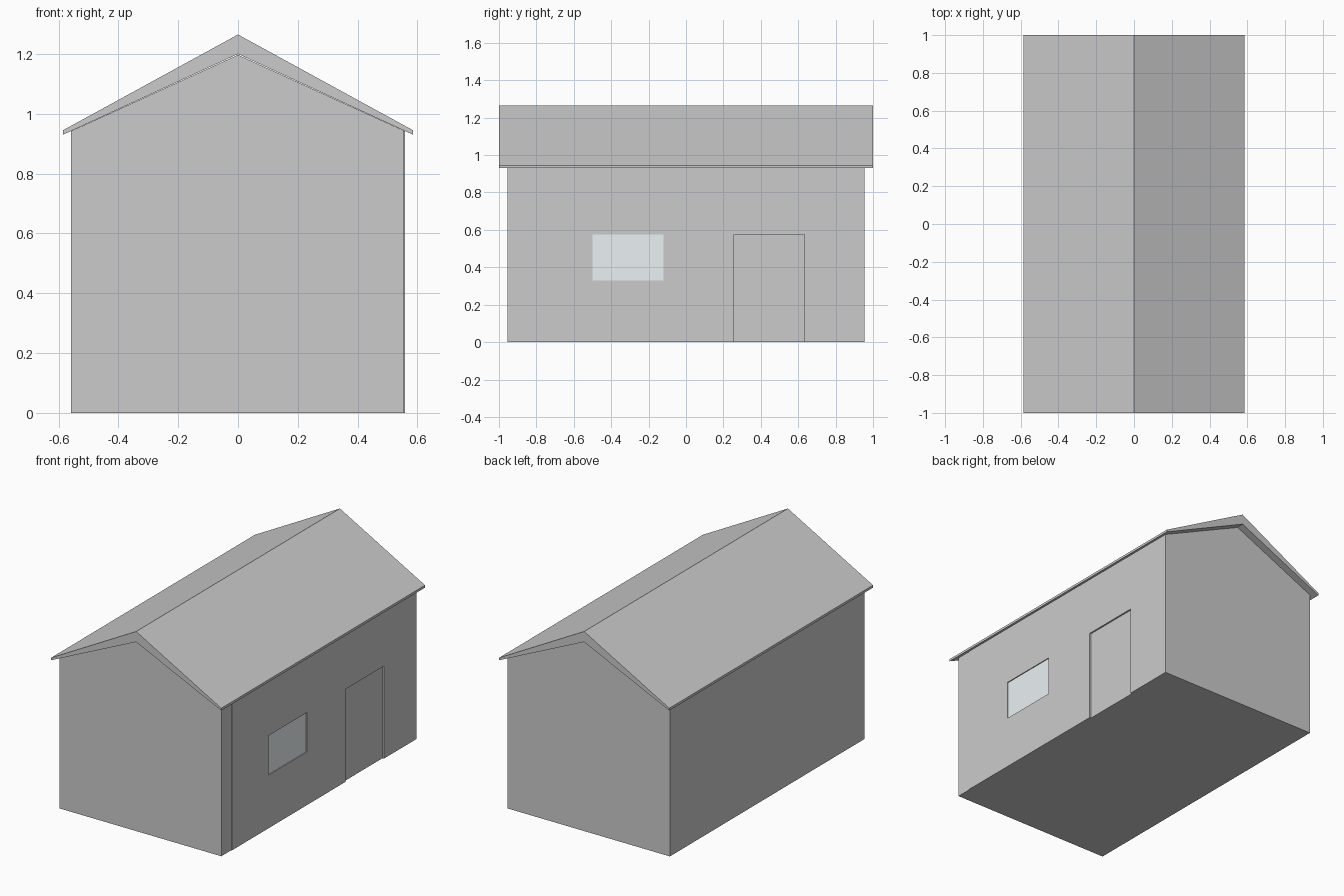
import bpy

if "Cube" in bpy.data.objects:
    bpy.data.objects.remove(bpy.data.objects["Cube"])


def prism(name, profile, y0, y1):
    """Extrude an x-z profile along y."""
    n = len(profile)
    verts = [(x, y, z) for y in (y0, y1) for x, z in profile]
    faces = [tuple(range(n)), tuple(range(2 * n - 1, n - 1, -1))]
    faces += [(i, i + n, (i + 1) % n + n, (i + 1) % n) for i in range(n)]
    mesh = bpy.data.meshes.new(name)
    mesh.from_pydata(verts, [], faces)
    obj = bpy.data.objects.new(name, mesh)
    bpy.context.collection.objects.link(obj)
    return obj


def box(name, x, y, z):
    return prism(name, [(x[0], z[0]), (x[1], z[0]), (x[1], z[1]), (x[0], z[1])], *y)


WALL_X, RECESS = 0.558, 0.01

# Gabled body
body = prism("walls", [(-WALL_X, 0), (WALL_X, 0), (WALL_X, 0.942),
                       (0, 1.197), (-WALL_X, 0.942)], -0.955, 0.955)

# Shallow recesses in the right wall: window, door and front corner strip
cuts = [
    ("window_cutter", RECESS, (-0.50, -0.12), (0.33, 0.575)),
    ("door_cutter", RECESS, (0.257, 0.634), (-0.1, 0.575)),
    ("corner_cutter", 0.004, (-1.1, -0.857), (-0.1, 1.1)),
]
for name, depth, y, z in cuts:
    cutter = box(name, (WALL_X - depth, WALL_X + 0.1), y, z)
    cutter.hide_render = True
    cutter.display_type = 'WIRE'
    mod = body.modifiers.new(name, 'BOOLEAN')
    mod.operation = 'DIFFERENCE'
    mod.solver = 'EXACT'
    mod.object = cutter
    bpy.context.view_layer.objects.active = body
    bpy.ops.object.modifier_apply(modifier=name)
    bpy.data.objects.remove(cutter)

# Window glass
glass = bpy.data.materials.new("glass")
glass.diffuse_color = (0.83, 0.89, 0.90, 1)
glass.use_nodes = True
glass.node_tree.nodes["Principled BSDF"].inputs["Base Color"].default_value = glass.diffuse_color
pane = box("window_pane", (WALL_X - 0.02, WALL_X - 0.006), (-0.50, -0.12), (0.33, 0.575))
pane.data.materials.append(glass)

# Roof, thicker at the ridge than at the eaves
prism("roof", [(-0.585, 0.93), (0, 1.20), (0.585, 0.93),
               (0.585, 0.945), (0, 1.265), (-0.585, 0.945)], -1, 1)
